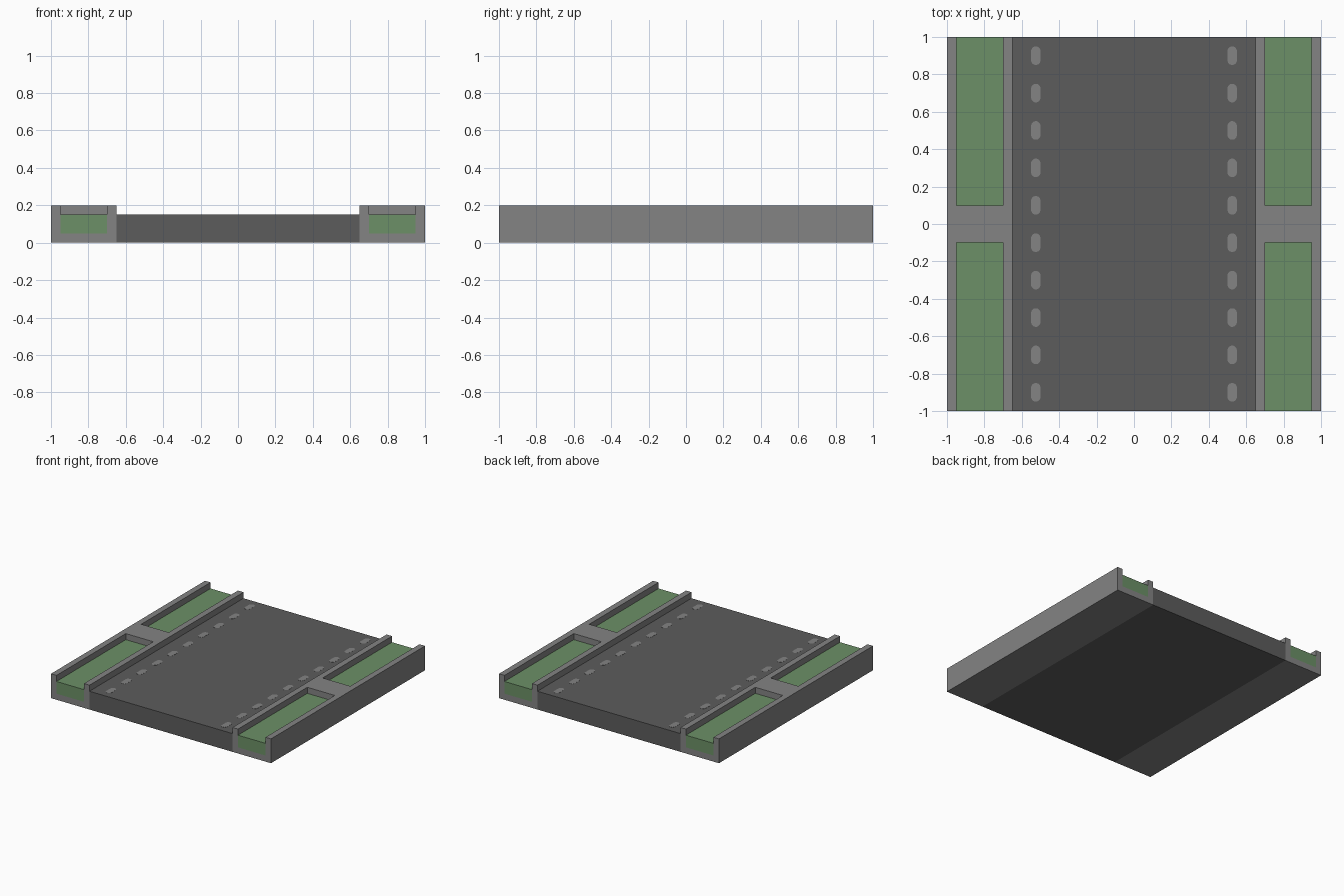
import bpy, bmesh, math

if "Cube" in bpy.data.objects:
    bpy.data.objects.remove(bpy.data.objects["Cube"])


def material(name, rgb):
    m = bpy.data.materials.new(name)
    m.diffuse_color = (*rgb, 1)
    m.use_nodes = True
    m.node_tree.nodes["Principled BSDF"].inputs["Base Color"].default_value = m.diffuse_color
    return m


CONCRETE = material("concrete_grey", (0.23, 0.23, 0.23))
ASPHALT = material("asphalt_grey", (0.108, 0.108, 0.108))
GRASS = material("grass_green", (0.15, 0.28, 0.135))


def add_object(name, bm, mat):
    bmesh.ops.recalc_face_normals(bm, faces=bm.faces)
    mesh = bpy.data.meshes.new(name)
    bm.to_mesh(mesh)
    bm.free()
    mesh.materials.append(mat)
    ob = bpy.data.objects.new(name, mesh)
    bpy.context.collection.objects.link(ob)
    return ob


def add_box(bm, x, y, z):
    verts = bmesh.ops.create_cube(bm, size=1)["verts"]
    for v in verts:
        for i, (a, b) in enumerate((x, y, z)):
            v.co[i] = a if v.co[i] < 0 else b


def box(name, x, y, z, mat):
    bm = bmesh.new()
    add_box(bm, x, y, z)
    return add_object(name, bm, mat)


# Road slab
box("road", (-0.65, 0.65), (-1, 1), (0, 0.15), ASPHALT)

for side, label in ((-1, "left"), (1, "right")):
    def span(a, b):
        return tuple(sorted((side * a, side * b)))

    # Raised pavement with two planting troughs open at the tile ends
    pavement = box(label + "_pavement", span(0.65, 1), (-1, 1), (0, 0.2), CONCRETE)
    bm = bmesh.new()
    for y in ((-1.1, -0.1), (0.1, 1.1)):
        add_box(bm, span(0.7, 0.95), y, (0.05, 0.3))
    cutter = add_object("trough_cutter", bm, CONCRETE)
    cutter.hide_render = True
    mod = pavement.modifiers.new("troughs", "BOOLEAN")
    mod.operation = "DIFFERENCE"
    mod.solver = "EXACT"
    mod.object = cutter
    bpy.context.view_layer.objects.active = pavement
    bpy.ops.object.modifier_apply(modifier=mod.name)
    bpy.data.objects.remove(cutter)

    # Grass filling the troughs up to road level
    for end, y in (("front", (-1, -0.1)), ("back", (0.1, 1))):
        box(f"{label}_{end}_grass", span(0.7, 0.95), y, (0.05, 0.15), GRASS)

    # Row of thin rounded lane dashes on the road
    bm = bmesh.new()
    for i in range(10):
        cy = -0.9 + 0.2 * i
        ring = []
        for k in range(16):
            a = 2 * math.pi * (k + 0.5) / 16
            ring.append(bm.verts.new((side * 0.525 + 0.025 * math.cos(a),
                                      cy + 0.025 * math.copysign(1, math.sin(a)) + 0.025 * math.sin(a),
                                      0.151)))
        face = bm.faces.new(ring)
        ext = bmesh.ops.extrude_face_region(bm, geom=[face])["geom"]
        for v in ext:
            if isinstance(v, bmesh.types.BMVert):
                v.co.z = 0.148
    add_object(label + "_lane_dashes", bm, CONCRETE)
